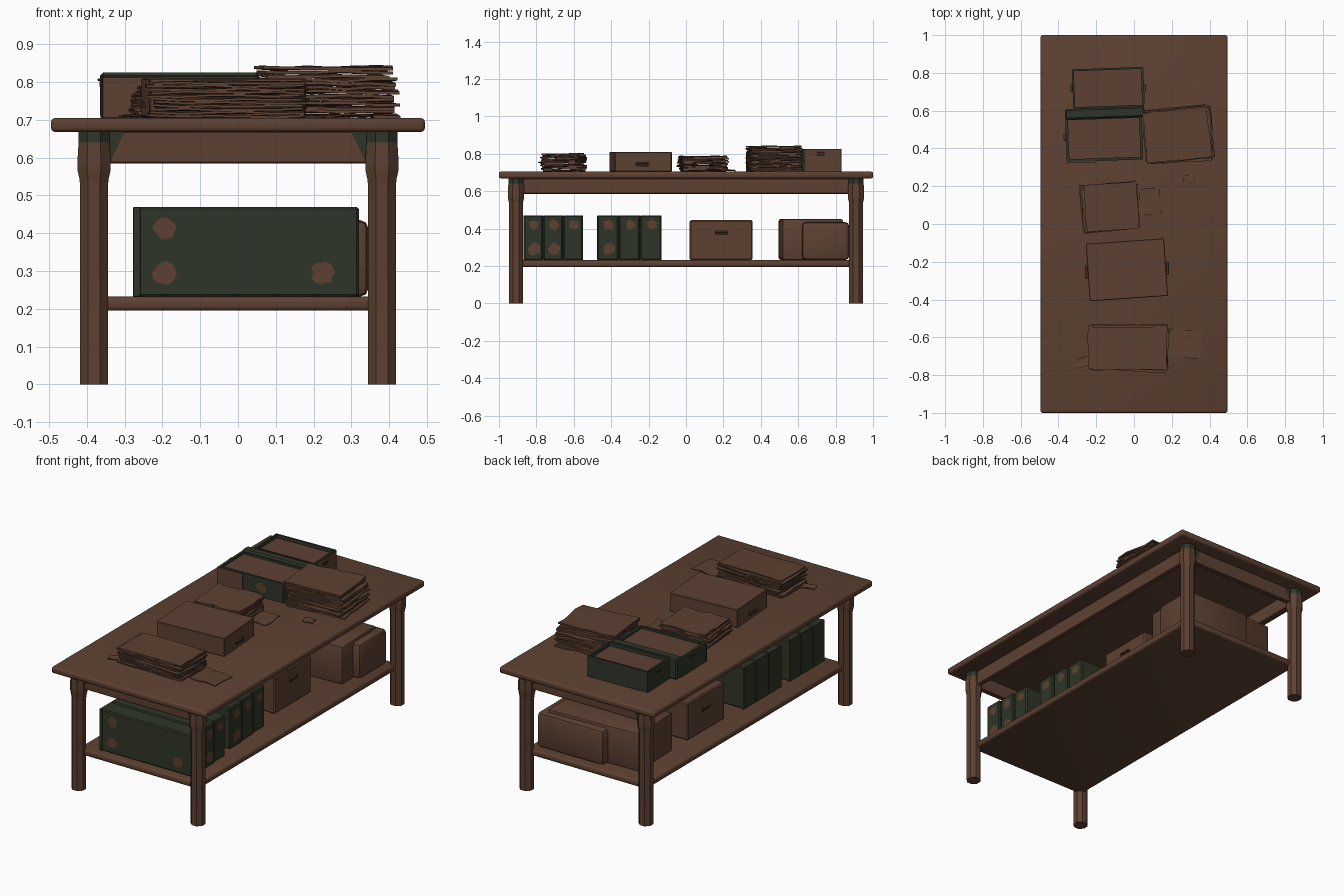
import bpy, bmesh, math, random
from mathutils import Matrix, Vector

random.seed(4)
if "Cube" in bpy.data.objects:
    bpy.data.objects.remove(bpy.data.objects["Cube"])


def material(name, rgb):
    m = bpy.data.materials.new(name)
    m.use_nodes = True
    m.diffuse_color = (*rgb, 1)
    m.node_tree.nodes["Principled BSDF"].inputs["Base Color"].default_value = (*rgb, 1)
    return m


BROWN = material("worn brown", (0.11, 0.052, 0.031))
GREEN = material("dark green", (0.028, 0.036, 0.021))
DARK = material("shadow brown", (0.03, 0.017, 0.011))


def finish(name, bm, mats, loc=(0, 0, 0), turn=0):
    me = bpy.data.meshes.new(name)
    bmesh.ops.recalc_face_normals(bm, faces=bm.faces)
    bm.to_mesh(me)
    bm.free()
    for m in mats:
        me.materials.append(m)
    me.shade_smooth()
    me.set_sharp_from_angle(angle=math.radians(35))
    ob = bpy.data.objects.new(name, me)
    ob.location = loc
    ob.rotation_euler.z = math.radians(turn)
    bpy.context.collection.objects.link(ob)
    return ob


def box(name, xs, ys, zs, mat, bevel=0.004, turn=0, segments=1, tray=0, depth=0.02):
    """Bevelled box given by its extents; tray recesses a brown top."""
    size = [b - a for a, b in (xs, ys, zs)]
    mid = [(a + b) / 2 for a, b in (xs, ys, zs)]
    bm = bmesh.new()
    bmesh.ops.create_cube(bm, size=1, matrix=Matrix.Diagonal((*size, 1)))
    if tray:
        top = max(bm.faces, key=lambda f: f.calc_center_median().z)
        bmesh.ops.inset_individual(bm, faces=[top], thickness=tray)
        wall = bmesh.ops.extrude_face_region(bm, geom=[top])
        floor = [g for g in wall["geom"] if isinstance(g, bmesh.types.BMFace)][0]
        bmesh.ops.translate(bm, verts=floor.verts, vec=(0, 0, -depth))
        floor.material_index = 1
        bmesh.ops.delete(bm, geom=[top], context="FACES_ONLY")
    elif bevel:
        bmesh.ops.bevel(bm, geom=bm.edges[:], offset=bevel, segments=segments,
                        profile=0.5, affect="EDGES")
    return finish(name, bm, [mat, BROWN], mid, turn)


def blotch(name, center, normal, radius, mat=BROWN, sides=14):
    """Ragged painted patch lying just over a surface."""
    bm = bmesh.new()
    ring = []
    for i in range(sides):
        a = math.tau * i / sides
        r = radius * random.uniform(0.8, 1.1)
        ring.append(bm.verts.new((r * math.cos(a), r * math.sin(a), 0)))
    face = bm.faces.new(ring)
    bmesh.ops.solidify(bm, geom=[face], thickness=0.002)
    bm.transform(Vector(normal).to_track_quat("Z", "Y").to_matrix().to_4x4())
    return finish(name, bm, [mat], center)


def sheet(name, x, y, z, w, d, thick, turn, warp):
    """Slightly buckled paper sheet."""
    bm = bmesh.new()
    bmesh.ops.create_grid(bm, x_segments=5, y_segments=4, size=0.5)
    for v in bm.verts:
        edge = max(abs(v.co.x), abs(v.co.y)) > 0.49
        v.co.x *= w * random.uniform(0.98, 1.02)
        v.co.y *= d * random.uniform(0.98, 1.02)
        v.co.z = random.uniform(-warp, warp) * (1 if edge else 0.3)
    bmesh.ops.solidify(bm, geom=bm.faces[:], thickness=thick)
    return finish(name, bm, [BROWN], (x, y, z), turn)


def stack(name, xs, ys, top, count, turn, warp=0.003):
    """Pile of loose sheets from the table to the given height."""
    base = 0.708
    step = (top - base) / count
    for i in range(count):
        sheet(f"{name}_sheet_{i + 1}", sum(xs) / 2 + random.uniform(-0.01, 0.01),
              sum(ys) / 2 + random.uniform(-0.007, 0.007), base + step * (i + 0.6),
              (xs[1] - xs[0]) * random.uniform(0.92, 1), (ys[1] - ys[0]) * random.uniform(0.92, 1),
              step * 0.75, turn + random.uniform(-2.5, 2.5), warp)


def handle(name, x, y, z, side, width=0.07):
    """Dark grip slot with a thin bar over it, on an x-facing end."""
    out = side * 0.004
    box(f"{name}_slot", (x - 0.004, x + 0.004), (y - width / 2, y + width / 2),
        (z - 0.006, z + 0.006), DARK, 0)
    box(f"{name}_bar", (x + out - 0.006, x + out + 0.006), (y - width / 2, y + width / 2),
        (z + 0.008, z + 0.014), BROWN, 0.002)


# Table top, shelf and apron
box("table_top", (-0.495, 0.495), (-1, 1), (0.668, 0.705), BROWN, 0.012, segments=3)
box("shelf", (-0.385, 0.385), (-0.91, 0.91), (0.195, 0.232), BROWN, 0.012, segments=3)
for s, word in ((-1, "right"), (1, "left")):
    box(f"{word}_apron", (s * 0.375 - 0.014, s * 0.375 + 0.014), (-0.9, 0.9), (0.585, 0.67), BROWN)
for s, word in ((-1, "front"), (1, "back")):
    box(f"{word}_apron", (-0.37, 0.37), (s * 0.905 - 0.014, s * 0.905 + 0.014), (0.585, 0.67), BROWN)
    # Green worn corners on the end aprons
    for t in (-1, 1):
        bm = bmesh.new()
        corner = [bm.verts.new((t * x, 0, z)) for x, z in ((0.34, 0.585), (0.34, 0.668), (0.3, 0.668))]
        bmesh.ops.solidify(bm, geom=[bm.faces.new(corner)], thickness=0.003)
        finish(f"{word}_apron_corner", bm, [GREEN], (0, s * 0.921, 0))

# Turned legs, eight-sided, with green collars
LEG = ((0.037, 0), (0.037, 0.53), (0.039, 0.545), (0.044, 0.568), (0.044, 0.59), (0.041, 0.64), (0.041, 0.67))
for sx in (-1, 1):
    for sy in (-1, 1):
        bm = bmesh.new()
        rings = []
        for r, z in LEG:
            rings.append([bm.verts.new((r / math.cos(math.pi / 8) * math.cos((i + 0.5) * math.pi / 4),
                                        r / math.cos(math.pi / 8) * math.sin((i + 0.5) * math.pi / 4), z))
                          for i in range(8)])
        for low, high in zip(rings, rings[1:]):
            for i in range(8):
                j = (i + 1) % 8
                f = bm.faces.new((low[i], low[j], high[j], high[i]))
                f.material_index = int(f.calc_center_median().z > 0.64)
        bm.faces.new(rings[0])
        bm.faces.new(rings[-1])
        finish(f"{'front' if sy < 0 else 'back'}_{'left' if sx > 0 else 'right'}_leg", bm,
               [BROWN, GREEN], (sx * 0.381, sy * 0.909, 0))

# Two groups of green file boxes on the shelf
for g, (start, end, x0, x1) in enumerate(((-0.87, -0.55, -0.27, 0.32), (-0.475, -0.13, -0.27, 0.28))):
    w = (end - start) / 3
    for i in range(3):
        y = start + w * i
        box(f"file_box_{g + 1}_{i + 1}", (x0, x1 - 0.008 * i), (y + 0.002, y + w - 0.002),
            (0.232, 0.47), GREEN, 0.006)
        box(f"file_rim_{g + 1}_{i + 1}", (x0 - 0.008, x0 + 0.012), (y, y + w), (0.232, 0.47), GREEN, 0.002)
        blotch("file_wear_high", (x1 - 0.008 * i + 0.002, y + w * 0.55, 0.42), (1, 0, 0), 0.028)
        if i < 2 - g:
            blotch("file_wear_low", (x1 - 0.008 * i + 0.002, y + w * 0.55, 0.29), (1, 0, 0), 0.034)
for x, z in ((-0.195, 0.415), (-0.195, 0.295), (0.225, 0.295)):
    blotch("file_side_wear", (x, -0.87, z), (0, -1, 0), 0.031)

# Brown storage boxes on the shelf
box("middle_storage_box", (-0.26, 0.22), (0.02, 0.355), (0.232, 0.445), BROWN, 0.006)
handle("middle_box_left", 0.221, 0.19, 0.372, 1)
handle("middle_box_right", -0.261, 0.19, 0.36, -1)
box("back_storage_box", (-0.27, 0.3), (0.505, 0.83), (0.232, 0.452), BROWN, 0.012, turn=2, segments=2)
handle("back_box_left", 0.303, 0.67, 0.372, 1)
box("small_storage_box", (-0.08, 0.345), (0.62, 0.873), (0.232, 0.435), BROWN, 0.022, segments=2)

# Green trays at the back of the table
box("back_tray", (-0.325, 0.05), (0.615, 0.825), (0.705, 0.825), GREEN, turn=2, tray=0.014)
box("back_tray_worn_end", (0.046, 0.053), (0.64, 0.825), (0.706, 0.822), BROWN, 0, turn=2)
handle("back_tray_left", 0.054, 0.72, 0.795, 1, 0.04)
handle("back_tray_right", -0.327, 0.72, 0.795, -1, 0.04)
box("front_tray", (-0.36, 0.045), (0.335, 0.57), (0.705, 0.815), GREEN, turn=2, tray=0.02, depth=0.012)
box("front_tray_lid", (-0.365, 0.055), (0.56, 0.615), (0.705, 0.825), GREEN, 0.008, turn=2)
box("front_tray_worn_side", (-0.358, -0.2), (0.324, 0.331), (0.706, 0.812), BROWN, 0, turn=2)
blotch("front_tray_wear", (-0.08, 0.331, 0.76), (0, -1, 0), 0.036)
handle("front_tray_right", -0.362, 0.46, 0.795, -1, 0.04)

# Lidded box on the table
box("table_box", (-0.245, 0.17), (-0.395, -0.09), (0.705, 0.81), BROWN, 0.003, turn=4)
handle("table_box_left", 0.174, -0.235, 0.738, 1)
handle("table_box_right", -0.249, -0.255, 0.738, -1)

# Paper piles and loose sheets
stack("tall_pile", (0.06, 0.41), (0.33, 0.615), 0.845, 13, 4, 0.004)
stack("middle_pile", (-0.275, 0.025), (-0.035, 0.215), 0.79, 9, 4, 0.005)
stack("front_pile", (-0.235, 0.185), (-0.775, -0.535), 0.805, 11, -1)
for name, x, y, w, d, turn in (("middle_note", 0.085, 0.12, 0.11, 0.14, 6), ("front_note", 0.27, -0.635, 0.17, 0.15, -4),
                               ("left_scrap", 0.29, 0.235, 0.06, 0.05, 10), ("right_scrap", -0.27, -0.73, 0.08, 0.05, 15)):
    sheet(name, x, y, 0.713, w, d, 0.004, turn, 0.004)
